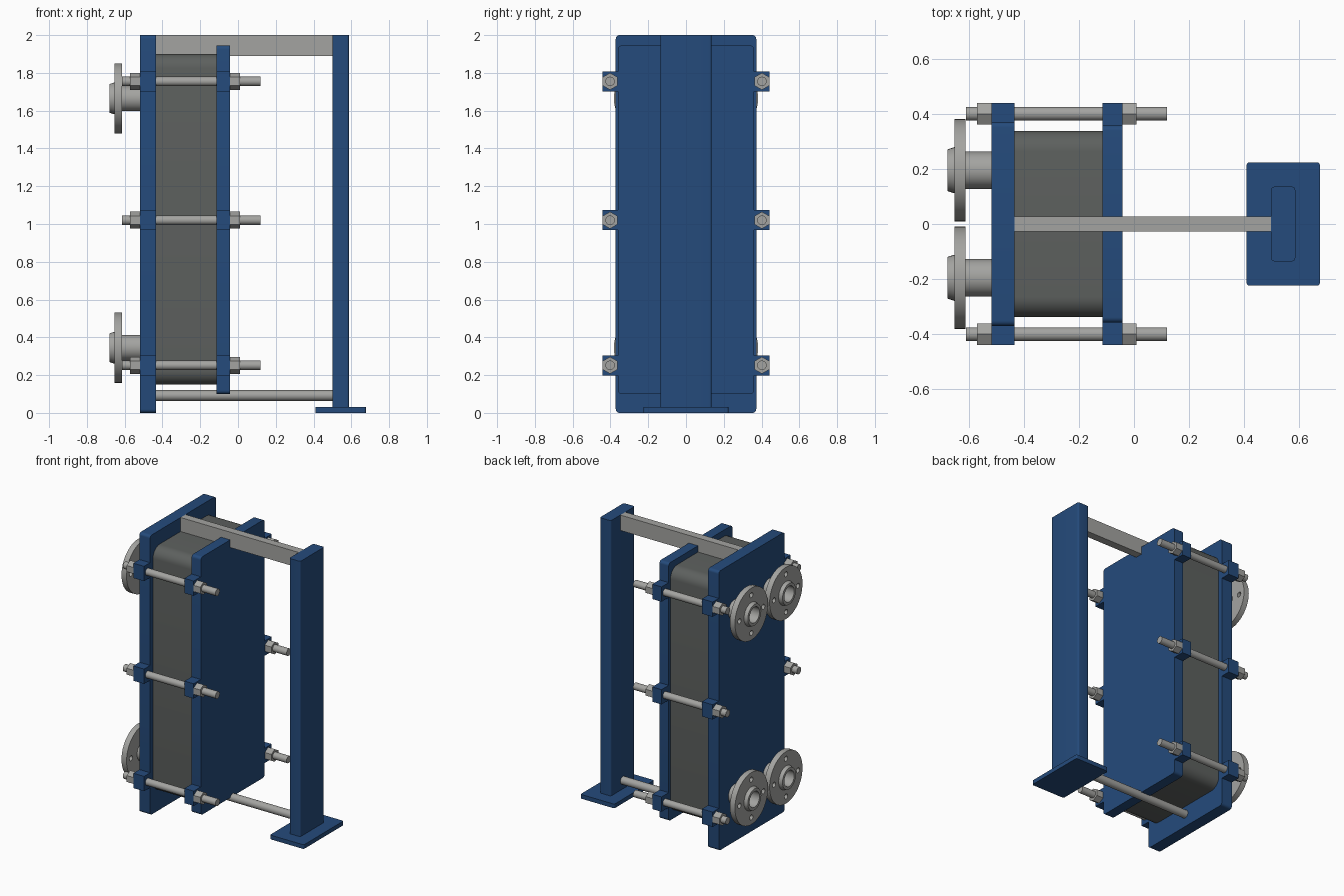
import bpy, bmesh, math
from mathutils import Vector

cube = bpy.data.objects.get("Cube")
if cube:
    bpy.data.objects.remove(cube, do_unlink=True)

made = []


def material(name, r, g, b):
    m = bpy.data.materials.new(name)
    m.use_nodes = True
    m.diffuse_color = (r, g, b, 1)
    m.node_tree.nodes["Principled BSDF"].inputs["Base Color"].default_value = (r, g, b, 1)
    return m


BLUE = material("blue paint", 0.018, 0.07, 0.2)
STEEL = material("bare steel", 0.37, 0.37, 0.355)
GREY = material("dark grey plates", 0.11, 0.118, 0.113)


def circle(u, v, r, n=32, turn=0.0):
    return [(u + r * math.cos(turn + math.tau * i / n),
             v + r * math.sin(turn + math.tau * i / n)) for i in range(n)]


def rounded(u0, u1, v0, v1, r=0.0, steps=6):
    """Rectangle outline with rounded corners."""
    if r == 0:
        return [(u0, v0), (u1, v0), (u1, v1), (u0, v1)]
    corners = [(u1 - r, v1 - r), (u0 + r, v1 - r), (u0 + r, v0 + r), (u1 - r, v0 + r)]
    pts = []
    for k, (cu, cv) in enumerate(corners):
        for i in range(steps + 1):
            a = math.pi / 2 * (k + i / steps)
            pts.append((cu + r * math.cos(a), cv + r * math.sin(a)))
    return pts


def finish(name, bm, mat):
    bmesh.ops.recalc_face_normals(bm, faces=bm.faces[:])
    me = bpy.data.meshes.new(name)
    bm.to_mesh(me)
    bm.free()
    me.materials.append(mat)
    ob = bpy.data.objects.new(name, me)
    bpy.context.collection.objects.link(ob)
    made.append(ob)
    return ob


def extrude(name, mat, axis, start, end, outline, holes=()):
    """Extrude an outline (yz for axis X, xy for axis Z), with optional holes."""
    bm = bmesh.new()
    loops = []
    for loop in [outline, *holes]:
        loops.append([bm.verts.new((start, u, v) if axis == "X" else (u, v, start))
                      for u, v in loop])
    if holes:
        edges = [bm.edges.new((l[i - 1], l[i])) for l in loops for i in range(len(l))]
        bmesh.ops.triangle_fill(bm, use_beauty=True, edges=edges,
                                normal=(1, 0, 0) if axis == "X" else (0, 0, 1))
    else:
        bm.faces.new(loops[0])
    result = bmesh.ops.extrude_face_region(bm, geom=bm.faces[:], use_keep_orig=True)
    move = Vector((1, 0, 0)) if axis == "X" else Vector((0, 0, 1))
    bmesh.ops.translate(bm, vec=move * (end - start),
                        verts=[g for g in result["geom"] if isinstance(g, bmesh.types.BMVert)])
    return finish(name, bm, mat)


def lathe(name, mat, y, z, profile, n=32):
    """Revolve (x, radius) points around an axis parallel to x."""
    bm = bmesh.new()
    rings = [[bm.verts.new((x, u, v)) for u, v in circle(y, z, r, n)] for x, r in profile]
    for a, b in zip(rings, rings[1:]):
        for i in range(n):
            bm.faces.new((a[i - 1], a[i], b[i], b[i - 1]))
    bm.faces.new(rings[0])
    bm.faces.new(rings[-1])
    return finish(name, bm, mat)


# Clamping plates and the plate pack between them
FIXED = (-0.52, -0.435)
MOVING = (-0.115, -0.042)
extrude("fixed_plate", BLUE, "X", *FIXED, rounded(-0.372, 0.372, 0, 2, 0.02))
extrude("moving_plate", BLUE, "X", *MOVING, rounded(-0.36, 0.36, 0.1, 1.945, 0.02))
extrude("plate_pack", GREY, "X", FIXED[1], MOVING[0], rounded(-0.34, 0.34, 0.15, 1.9, 0.075, 8))

# Support column, foot and guide bars
extrude("support_column", BLUE, "Z", 0.03, 2, rounded(0.5, 0.588, -0.136, 0.136, 0.012))
extrude("column_foot", BLUE, "Z", 0, 0.03, rounded(0.41, 0.678, -0.225, 0.225, 0.012))
extrude("top_bar", STEEL, "X", FIXED[1], 0.5, rounded(-0.028, 0.028, 1.89, 2))
extrude("bottom_bar", STEEL, "X", FIXED[1], 0.5, circle(0, 0.092, 0.028))

# Tie rods with their lugs and nuts
for side, sign in (("left", 1), ("right", -1)):
    for level, z in (("lower", 0.252), ("middle", 1.02), ("upper", 1.755)):
        tag = f"{level}_{side}"
        y = 0.402 * sign
        extrude(f"tie_rod_{tag}", STEEL, "X", -0.613, 0.12, circle(y, z, 0.025, 24))
        for place, (x0, x1), inner in (("fixed", FIXED, 0.37), ("moving", MOVING, 0.358)):
            u0, u1 = sorted((inner * sign, 0.441 * sign))
            extrude(f"{place}_lug_{tag}", BLUE, "X", x0, x1, rounded(u0, u1, z - 0.053, z + 0.053))
        for place, x0, x1 in (("fixed", -0.573, FIXED[0]), ("moving", MOVING[1], 0.01)):
            extrude(f"{place}_nut_{tag}", STEEL, "X", x0, x1, circle(y, z, 0.045, 6, math.pi / 2))

# Four flanged pipe connections
for side, y in (("left", 0.196), ("right", -0.196)):
    for level, z in (("lower", 0.345), ("upper", 1.665)):
        tag = f"{level}_{side}"
        bolt_holes = [circle(hu, hv, 0.018, 16) for hu, hv in circle(y, z, 0.135, 4)]
        extrude(f"flange_{tag}", STEEL, "X", -0.655, -0.615, circle(y, z, 0.186, 48),
                [circle(y, z, 0.06)] + bolt_holes)
        lathe(f"pipe_neck_{tag}", STEEL, y, z,
              [(-0.52, 0.068), (-0.635, 0.068), (-0.655, 0.084), (-0.68, 0.076),
               (-0.68, 0.056), (-0.525, 0.056)])

# Smooth the round surfaces, keep the edges sharp
bpy.ops.object.select_all(action="DESELECT")
for ob in made:
    ob.select_set(True)
bpy.context.view_layer.objects.active = made[0]
bpy.ops.object.shade_smooth_by_angle(angle=math.radians(30))
